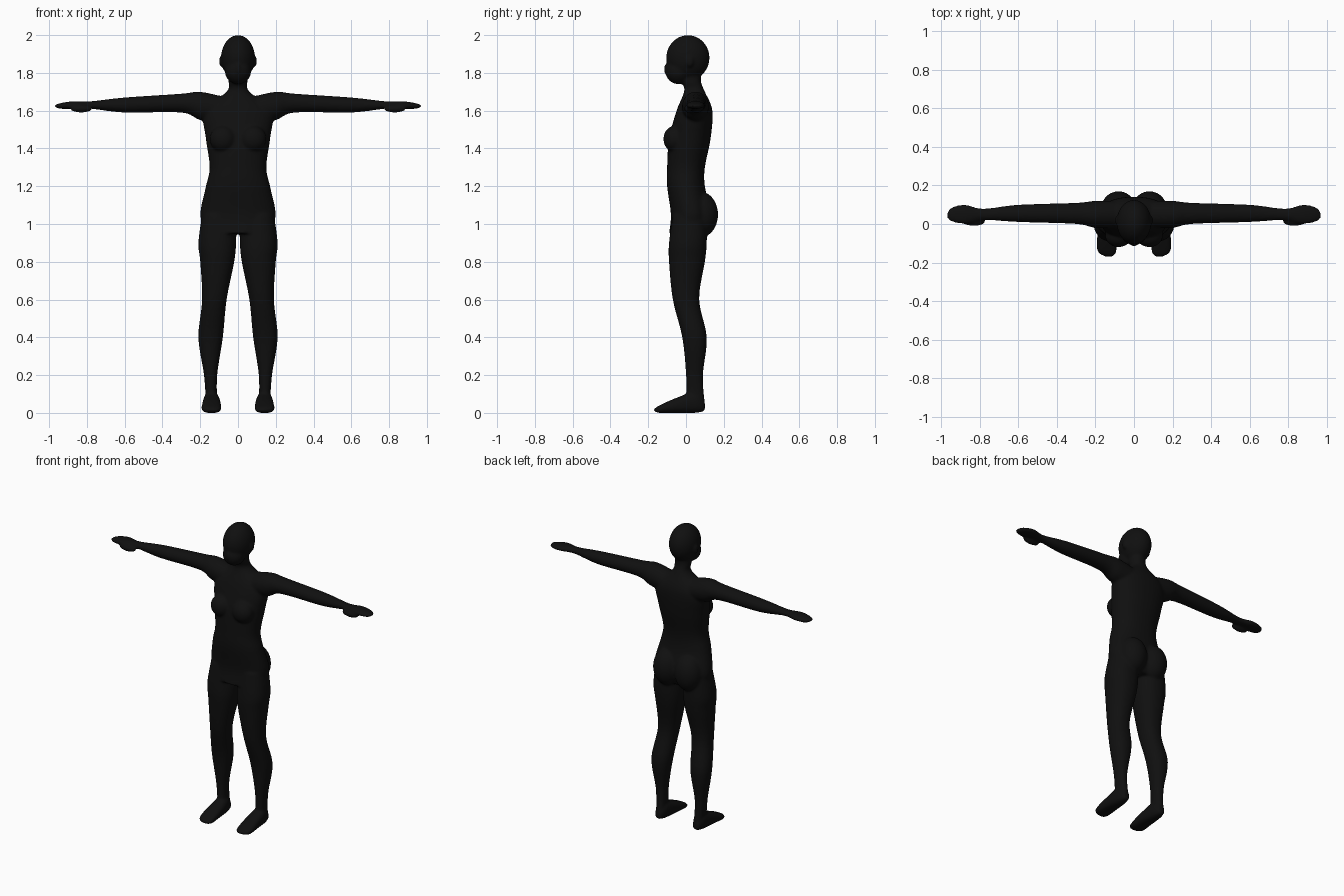
import bpy, bmesh, math
from mathutils import Vector, Matrix

cube = bpy.data.objects.get("Cube")
if cube:
    bpy.data.objects.remove(cube)

bm = bmesh.new()
SIDES = 32
STEPS = 5


def smooth_rows(rows):
    """Refine section rows with a cubic curve through them."""
    rows = [Vector(row) for row in rows]
    padded = [rows[0], *rows, rows[-1]]
    refined = []
    for before, start, end, after in zip(padded, padded[1:], padded[2:], padded[3:]):
        leave, arrive = (end - before) / 2, (after - start) / 2
        for step in range(STEPS):
            t = step / STEPS
            ease = t * t * (3 - 2 * t)
            refined.append(start.lerp(end, ease) + leave * t * (1 - t) ** 2
                           - arrive * t * t * (1 - t))
    return refined + [rows[-1]]


def rounded(angle_value, low, high, power):
    """Place a sine or cosine between two limits, squarer for a small power."""
    bulge = math.copysign(abs(angle_value) ** power, angle_value)
    return (low + high) / 2 + (high - low) / 2 * bulge


def loft(axis, rows, power=1):
    """Skin closed sections, each given as a position and the limits across it."""
    rings = []
    for position, u_low, u_high, v_low, v_high in smooth_rows(rows):
        ring = []
        for k in range(SIDES):
            angle = math.tau * k / SIDES
            u = rounded(math.cos(angle), u_low, u_high, power)
            v = rounded(math.sin(angle), v_low, v_high, power)
            place = {"x": (position, u, v), "y": (u, position, v), "z": (u, v, position)}
            ring.append(bm.verts.new(place[axis]))
        rings.append(ring)
    for lower, upper in zip(rings, rings[1:]):
        for k in range(SIDES):
            bm.faces.new((lower[k - 1], lower[k], upper[k], upper[k - 1]))
    bm.faces.new(rings[0])
    bm.faces.new(rings[-1])


def ball(center, size):
    """Add an ellipsoid with the given half sizes."""
    shape = Matrix.Translation(center) @ Matrix.Diagonal((*size, 1))
    bmesh.ops.create_uvsphere(bm, u_segments=SIDES, v_segments=SIDES // 2,
                              radius=1, matrix=shape)


# Left arm and hand, from the shoulder outwards: y limits, z limits
loft("x", [(.06, -.02, .12, 1.53, 1.67), (.2, -.02, .12, 1.55, 1.7),
           (.3, 0, .11, 1.59, 1.69), (.6, .01, .1, 1.59, 1.67),
           (.78, .02, .08, 1.61, 1.65), (.87, 0, .1, 1.61, 1.65),
           (.94, .01, .09, 1.61, 1.64), (.97, .03, .06, 1.62, 1.63)])
thumb = ball((.83, .01, 1.61), (.06, .02, .02))

# Left leg, from the ankle upwards: x limits, y limits
loft("z", [(.05, .11, .17, 0, .1), (.2, .11, .18, 0, .09),
           (.4, .08, .21, -.02, .11), (.6, .06, .19, -.07, .07),
           (.8, .02, .2, -.09, .1), (.9, .01, .21, -.09, .11),
           (1.05, .01, .19, -.07, .11)], power=.9)

# Left foot, from the toes backwards: x limits, z limits
loft("y", [(-.17, .11, .15, .01, .02), (-.14, .09, .19, 0, .04),
           (-.05, .09, .19, 0, .08), (.05, .1, .18, 0, .11),
           (.1, .12, .16, .01, .06)], power=.8)

# Left breast, buttock and ear
ball((.08, -.06, 1.45), (.07, .06, .07))
ball((.08, .08, 1.05), (.09, .09, .12))
ball((.09, .02, 1.86), (.01, .02, .03))

# Right side repeats the left
bmesh.ops.mirror(bm, geom=bm.verts[:] + bm.edges[:] + bm.faces[:],
                 matrix=Matrix(), merge_dist=0, axis="X")

# Torso and neck: height, half width, front, back
trunk = [(.95, .17, -.09, .1), (1.05, .2, -.08, .13), (1.2, .17, -.1, .1),
         (1.3, .15, -.1, .1), (1.45, .17, -.09, .13), (1.6, .18, -.05, .14),
         (1.7, .06, -.01, .1), (1.75, .05, -.02, .08), (1.8, .05, -.03, .08)]
loft("z", [(z, -half, half, front, back) for z, half, front, back in trunk], power=.9)

# Skull, jaw and nose
ball((0, .01, 1.88), (.09, .115, .12))
ball((0, -.04, 1.81), (.07, .07, .07))
ball((0, -.1, 1.82), (.01, .02, .03))

bmesh.ops.recalc_face_normals(bm, faces=bm.faces)
mesh = bpy.data.meshes.new("body")
bm.to_mesh(mesh)
bm.free()
body = bpy.data.objects.new("body", mesh)
bpy.context.collection.objects.link(body)

# Matte black skin
skin = bpy.data.materials.new("matte black")
skin.use_nodes = True
black = (.005, .005, .005, 1)
skin.diffuse_color = black
skin.node_tree.nodes["Principled BSDF"].inputs["Base Color"].default_value = black
mesh.materials.append(skin)

# Fuse the parts into one smooth surface
fuse = body.modifiers.new("fuse", "REMESH")
fuse.mode = "VOXEL"
fuse.voxel_size = .008
fuse.use_smooth_shade = True
soften = body.modifiers.new("soften", "SMOOTH")
soften.factor = .5
soften.iterations = 6
